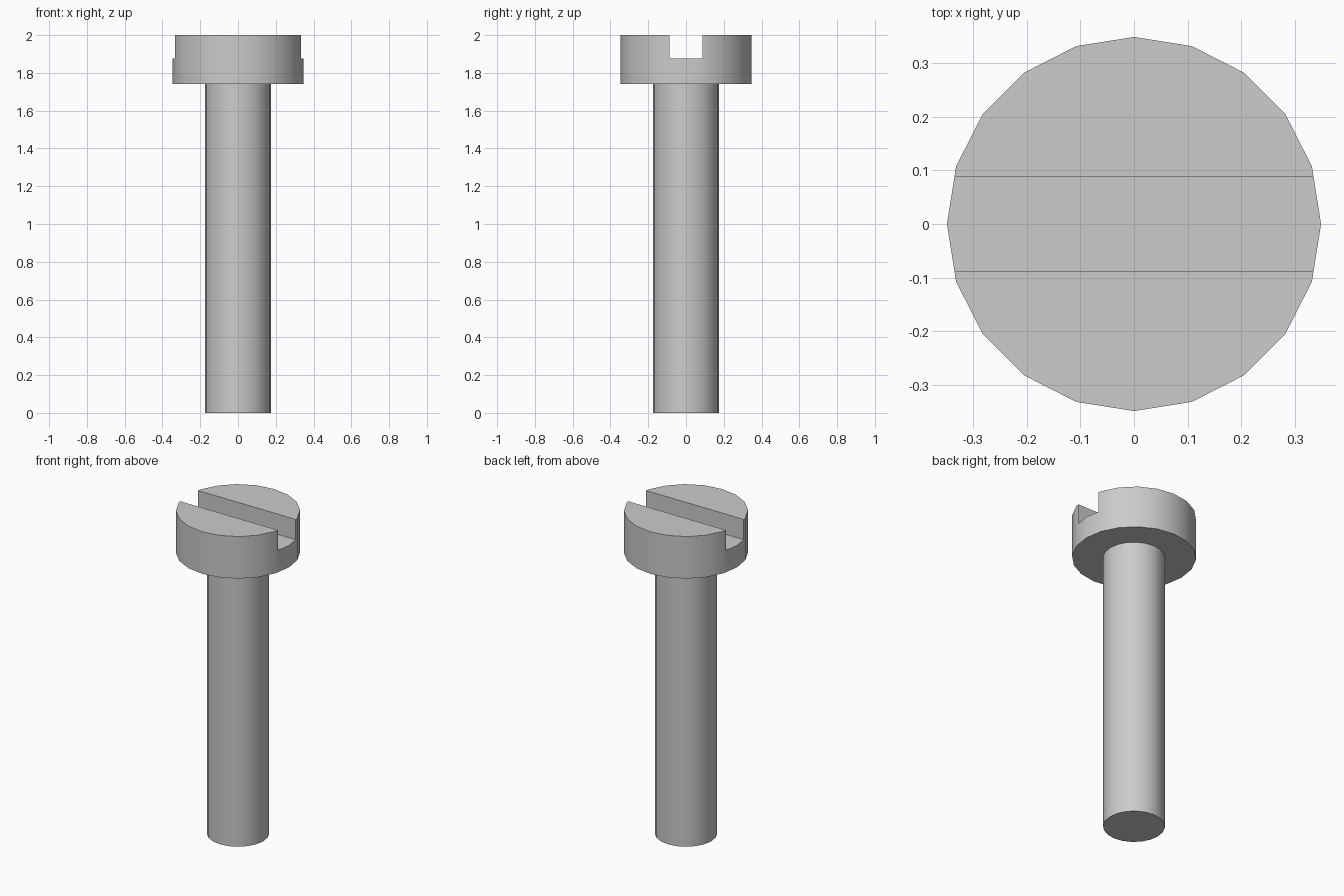
import bpy
import math

cube = bpy.data.objects.get("Cube")
if cube:
    bpy.data.objects.remove(cube, do_unlink=True)

SIDES = 20
HEAD_R, SHAFT_R = 0.348, 0.174
HEAD_Z, SLOT_Z, TOP_Z = 1.74, 1.875, 2.0

steel = bpy.data.materials.new("steel_grey")
steel.use_nodes = True
grey = (0.6, 0.6, 0.6, 1)
steel.diffuse_color = grey
steel.node_tree.nodes["Principled BSDF"].inputs["Base Color"].default_value = grey


def cylinder(name, radius, bottom, top):
    bpy.ops.mesh.primitive_cylinder_add(
        vertices=SIDES, radius=radius, depth=top - bottom,
        location=(0, 0, (bottom + top) / 2))
    obj = bpy.context.object
    obj.name = name
    obj.data.materials.append(steel)
    return obj


def smooth(obj):
    bpy.ops.object.select_all(action="DESELECT")
    obj.select_set(True)
    bpy.context.view_layer.objects.active = obj
    bpy.ops.object.shade_smooth_by_angle(angle=math.radians(30))


# Shaft, seated a little way into the head
shaft = cylinder("shaft", SHAFT_R, 0, HEAD_Z + 0.03)
smooth(shaft)

# Head with a straight driver slot running along x
head = cylinder("head", HEAD_R, HEAD_Z, TOP_Z)
bpy.ops.mesh.primitive_cube_add(size=1, location=(0, 0, SLOT_Z + 0.25))
cutter = bpy.context.object
cutter.name = "slot_cutter"
cutter.scale = (1, SHAFT_R, 0.5)
cutter.data.materials.append(steel)
bpy.context.view_layer.update()

slot = head.modifiers.new("slot", "BOOLEAN")
slot.operation = "DIFFERENCE"
slot.solver = "EXACT"
slot.object = cutter
bpy.context.view_layer.objects.active = head
bpy.ops.object.modifier_apply(modifier=slot.name)
bpy.data.objects.remove(cutter, do_unlink=True)
smooth(head)
